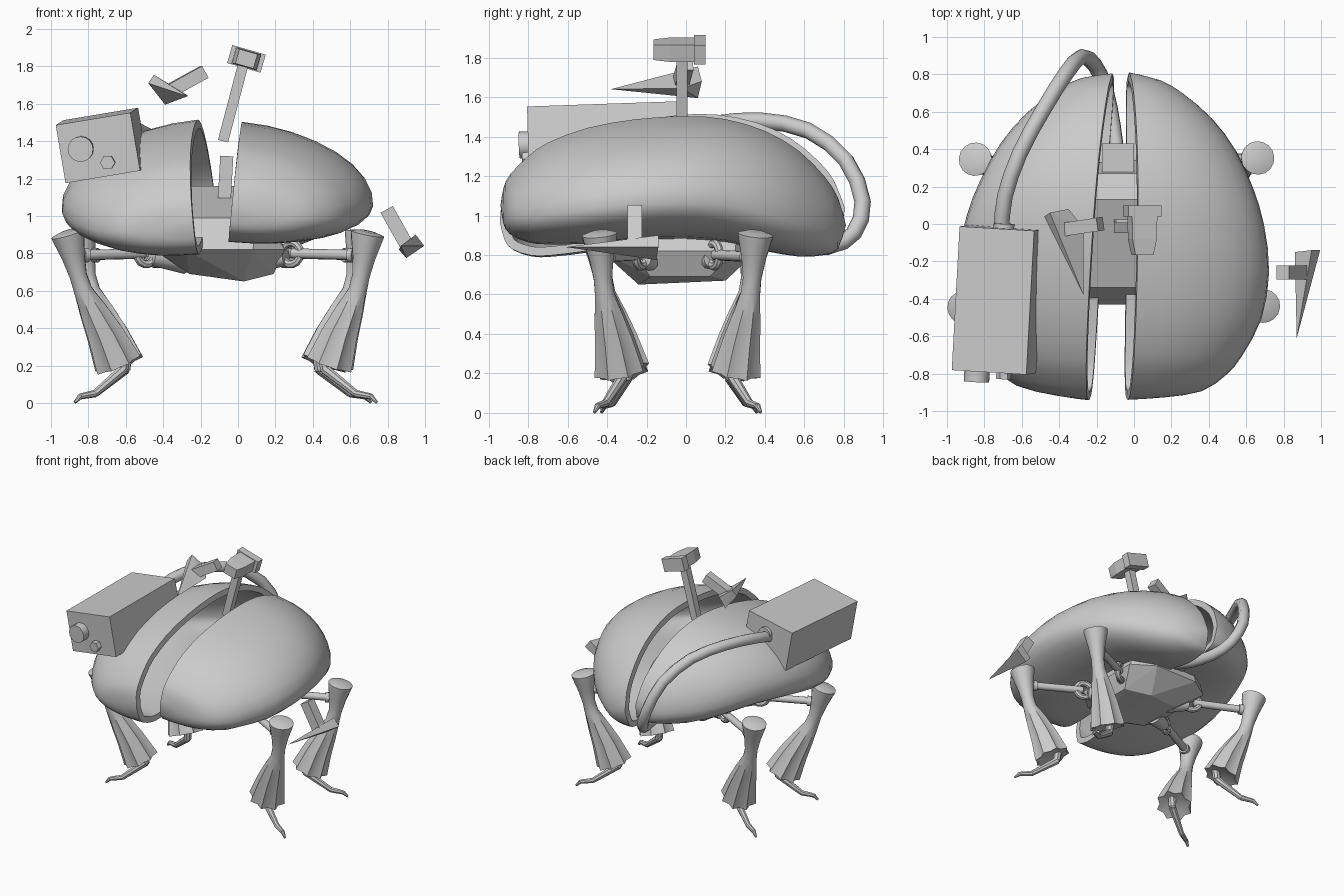
import bpy, bmesh, math
from mathutils import Vector, Matrix, Euler

if "Cube" in bpy.data.objects:
    bpy.data.objects.remove(bpy.data.objects["Cube"])

grey = bpy.data.materials.new("plain grey")
grey.use_nodes = True
grey.diffuse_color = (0.6, 0.6, 0.6, 1)
grey.node_tree.nodes["Principled BSDF"].inputs["Base Color"].default_value = (0.6, 0.6, 0.6, 1)
smooth_parts = []


def finish(name, bm, smooth=False):
    bmesh.ops.recalc_face_normals(bm, faces=bm.faces)
    mesh = bpy.data.meshes.new(name)
    bm.to_mesh(mesh)
    bm.free()
    mesh.materials.append(grey)
    obj = bpy.data.objects.new(name, mesh)
    bpy.context.collection.objects.link(obj)
    if smooth:
        smooth_parts.append(obj)
    return obj


def bake(obj):
    bpy.ops.object.select_all(action='DESELECT')
    obj.select_set(True)
    bpy.context.view_layer.objects.active = obj
    bpy.ops.object.convert(target='MESH')


def add_rod(bm, a, b, r1, r2=None, sides=12, spin=0):
    a, b = Vector(a), Vector(b)
    d = b - a
    m = Matrix.Translation((a + b) / 2) @ d.to_track_quat('Z', 'Y').to_matrix().to_4x4()
    bmesh.ops.create_cone(bm, cap_ends=True, segments=sides, radius1=r1,
                          radius2=r1 if r2 is None else r2, depth=d.length,
                          matrix=m @ Matrix.Rotation(spin, 4, 'Z'))


def rod(name, a, b, radius, sides=12, spin=0):
    bm = bmesh.new()
    add_rod(bm, a, b, radius, None, sides, spin)
    return finish(name, bm, sides > 6)


def bar(name, a, b, width):
    return rod(name, a, b, width * 0.707, 4, math.pi / 4)


def box(name, size, centre, rot=(0, 0, 0)):
    bm = bmesh.new()
    m = Matrix.LocRotScale(Vector(centre), Euler(rot), Vector(size))
    bmesh.ops.create_cube(bm, size=1, matrix=m)
    return finish(name, bm)


def hull(name, points):
    bm = bmesh.new()
    verts = [bm.verts.new(p) for p in points]
    res = bmesh.ops.convex_hull(bm, input=verts)
    inner = [v for v in res["geom_interior"] if isinstance(v, bmesh.types.BMVert)]
    bmesh.ops.delete(bm, geom=inner, context='VERTS')
    return finish(name, bm)


def skin(bm, rings, closed=True):
    for a, b in zip(rings, rings[1:]):
        n = len(a)
        for i in range(n if closed else n - 1):
            bm.faces.new((a[i], a[(i + 1) % n], b[(i + 1) % n], b[i]))


def curve_through(points, steps):
    pts = [Vector(p) for p in points]
    n, out = len(pts), []
    for i in range(n - 1):
        p0, p1, p2, p3 = (pts[min(max(i + k, 0), n - 1)] for k in (-1, 0, 1, 2))
        for s in range(steps):
            t = s / steps
            out.append(0.5 * (2 * p1 + (p2 - p0) * t + (2 * p0 - 5 * p1 + 4 * p2 - p3) * t * t
                              + (3 * p1 - p0 - 3 * p2 + p3) * t ** 3))
    return out + [pts[-1]]


# Bean-shaped hollow shell in two tilted halves; sections are (y, top, bottom, width)
bean = [(-.94, 1.05, 1.05, 0), (-.925, 1.14, .96, .2), (-.89, 1.21, .91, .4), (-.8, 1.3, .87, .53),
        (-.7, 1.37, .86, .61), (-.5, 1.445, .865, .71), (-.25, 1.49, .885, .745), (0, 1.505, .89, .715),
        (.2, 1.49, .87, .655), (.4, 1.43, .825, .565), (.57, 1.33, .795, .44), (.7, 1.2, .8, .29),
        (.77, 1.09, .83, .17), (.81, .95, .95, 0)]
sections = curve_through(bean, 2)
pivot = 1.17


def shell(name, side, loc, rot):
    bm = bmesh.new()
    rings, steps = [], 16
    for y, top, bottom, width in sections:
        mid = bottom + .4 * (top - bottom)
        ring = []
        for k in range(steps + 1):
            s = math.sin((k / steps - .5) * math.pi)
            reach = (top - mid) if s > 0 else (mid - bottom)
            ring.append(bm.verts.new((side * width * math.sqrt(max(0, 1 - s * s)), y,
                                      mid + reach * s - pivot)))
        rings.append(ring)
    skin(bm, rings, False)
    bmesh.ops.remove_doubles(bm, verts=bm.verts, dist=.0005)
    obj = finish(name, bm, True)
    obj.location, obj.rotation_euler = loc, rot
    mod = obj.modifiers.new("thickness", 'SOLIDIFY')
    mod.thickness, mod.offset = 0.045, -1
    bake(obj)


shell("left_shell", 1, (-0.012, 0, pivot), (0, 0.1, -0.01))
shell("right_shell", -1, (-0.19, -0.02, pivot + .005), (0.1, -0.09, -0.075))

# Faceted core
core = [(-.26, -.2, .69), (.03, -.24, .65), (.19, -.18, .69), (.19, .12, .69), (0, .2, .67), (-.26, .15, .69)]
core += [(-.1 + sx * x, y, .82) for sx in (-1, 1) for x, y in ((.35, -.28), (.18, -.43), (.18, .36), (.35, .25))]
core += [(-.1 + sx * .2, y, z) for sx in (-1, 1) for y, z in ((-.34, .99), (.13, 1.16), (.27, 1.12))]
hull("core", core)
box("rear_block", (.17, .16, .22), (-.085, .35, .98))

# Four legs set around the core
hub = Vector((-0.1, -0.035, 0))
spread = math.radians(27)
leg_rings = [(.893, .917, .05, 0), (.89, .905, .09, 0), (.885, .88, .086, 0), (.868, .78, .062, 0),
             (.85, .68, .047, 0), (.83, .6, .052, .04), (.78, .49, .08, .14), (.725, .37, .105, .18),
             (.665, .21, .135, .2), (.67, .225, .06, .1)]
foot = [(.62, .28, .03), (.635, .18, .028), (.82, .05, .02), (.91, .035, .016), (.945, .003, .008)]


def leg(label, angle, offset, lean):
    out = Vector((math.cos(angle), math.sin(angle), 0))
    across = Vector((-out.y, out.x, 0))
    at = lambda r, z: hub + out * (r + offset + lean * (.9 - z)) + Vector((0, 0, z))
    # Flared knee and pleated trouser
    bm = bmesh.new()
    rings, sides = [], 16
    for k, (r, z, rad, pleat) in enumerate(leg_rings):
        a, b = leg_rings[max(k - 1, 0)], leg_rings[min(k + 1, len(leg_rings) - 2)]
        if k >= len(leg_rings) - 2:
            a, b = leg_rings[-3], leg_rings[-2]
        normal = across.cross((at(a[0], a[1]) - at(b[0], b[1])).normalized())
        ring = []
        for i in range(sides):
            t = 2 * math.pi * i / sides
            q = rad * (1 - pleat * (i % 2))
            ring.append(bm.verts.new(at(r, z) + q * (normal * math.cos(t) + across * math.sin(t))))
        rings.append(ring)
    skin(bm, rings)
    bm.faces.new(rings[0])
    bm.faces.new(rings[-1])
    finish(label + "_leg", bm, True)
    # Jointed clawed foot
    bm = bmesh.new()
    for (r1, z1, w1), (r2, z2, w2) in zip(foot, foot[1:]):
        add_rod(bm, at(r1, z1), at(r2, z2), w1, w2, 8)
    for r, z, w in foot[1:4]:
        bmesh.ops.create_icosphere(bm, subdivisions=1, radius=w, matrix=Matrix.Translation(at(r, z)))
    finish(label + "_foot", bm, True)
    # Horizontal arm with collar, elbow and ring bracket
    bm = bmesh.new()
    add_rod(bm, at(.44, .8), at(.86, .79), .027)
    add_rod(bm, at(.78, .79), at(.81, .79), .038)
    add_rod(bm, at(.2, .76), at(.4, .78), .07, .045)
    finish(label + "_arm", bm, True)
    bpy.ops.mesh.primitive_torus_add(major_segments=14, minor_segments=8, major_radius=.058,
                                     minor_radius=.022, location=at(.43, .8),
                                     rotation=across.to_track_quat('Z', 'Y').to_euler())
    ring = bpy.context.object
    ring.name = label + "_arm_ring"
    ring.data.materials.append(grey)
    smooth_parts.append(ring)


leg("front_left", -spread, 0, 0)
leg("back_left", spread, -.035, 0)
leg("back_right", math.pi - spread, -.05, -.03)
leg("front_right", math.pi + spread, .02, -.11)

# Equipment box with two knobs on the front
pack_rot = Euler((0.035, -0.165, -0.06))
pack_centre = Vector((-.728, -.405, 1.377))
box("pack", (.405, .77, .315), pack_centre, pack_rot)
pack = lambda x, y, z: pack_centre + pack_rot.to_matrix() @ Vector((x, y, z))
rod("large_knob", pack(-.09, -.36, .01), pack(-.09, -.445, .01), .068, 16)
rod("small_knob", pack(.04, -.36, -.085), pack(.04, -.425, -.085), .04, 6, math.pi / 6)
rod("hose_collar", pack(.02, .36, .05), pack(.02, .41, .05), .055)

# Hose looping from the box round to the core
path = [(-.71, -.03, 1.42), (-.69, .15, 1.465), (-.61, .38, 1.48), (-.48, .62, 1.43), (-.36, .81, 1.28),
        (-.28, .895, 1.07), (-.21, .85, .91), (-.15, .72, .84), (-.11, .52, .85), (-.09, .36, .9)]
hose_curve = bpy.data.curves.new("hose", 'CURVE')
hose_curve.dimensions = '3D'
hose_curve.bevel_depth, hose_curve.bevel_resolution = .042, 2
hose_curve.use_fill_caps = True
pts = curve_through(path, 2)
spline = hose_curve.splines.new('POLY')
spline.points.add(len(pts) - 1)
for sp, p in zip(spline.points, pts):
    sp.co = (*p, 1)
hose_curve.materials.append(grey)
hose = bpy.data.objects.new("hose", hose_curve)
bpy.context.collection.objects.link(hose)
bake(hose)

# Floating broken hammer and its stub
bar("handle_stub", (-.075, -.01, 1.05), (-.06, -.01, 1.32), .07)
bar("hammer_handle", (-.08, -.02, 1.4), (.025, -.02, 1.8), .056)
head_turn = Matrix.Translation((.045, 0, 1.84)) @ Matrix.Rotation(0.28, 4, 'Y')
for name, ends in (("hammer_face", ((.1, .093, .05), (.04, .093, .05))),
                   ("hammer_neck", ((.04, .07, .045), (-.08, .068, .045), (-.165, .05, .04)))):
    hull(name, [head_turn @ Vector((sx * w, y, sz * h)) for sx in (-1, 1) for sz in (-1, 1)
                for y, w, h in ends])

# Two floating picks
bar("upper_pick_handle", (-.38, -.03, 1.66), (-.18, 0, 1.77), .072)
hull("upper_pick_head", [(-.27, -.38, 1.64), (-.48, .04, 1.71), (-.45, .06, 1.755),
                         (-.35, .08, 1.68), (-.39, .06, 1.595), (-.27, -.02, 1.645)])
bar("side_pick_handle", (.795, -.26, 1.035), (.91, -.26, .83), .075)
hull("side_pick_head", [(.87, -.61, .84), (.995, -.14, .84), (.9, -.15, .775),
                        (.86, -.15, .82), (.95, -.14, .9)])

# Smooth rounded parts, keep hard edges
bpy.ops.object.select_all(action='DESELECT')
for obj in smooth_parts:
    obj.select_set(True)
bpy.context.view_layer.objects.active = smooth_parts[0]
bpy.ops.object.shade_smooth_by_angle(angle=math.radians(35))
